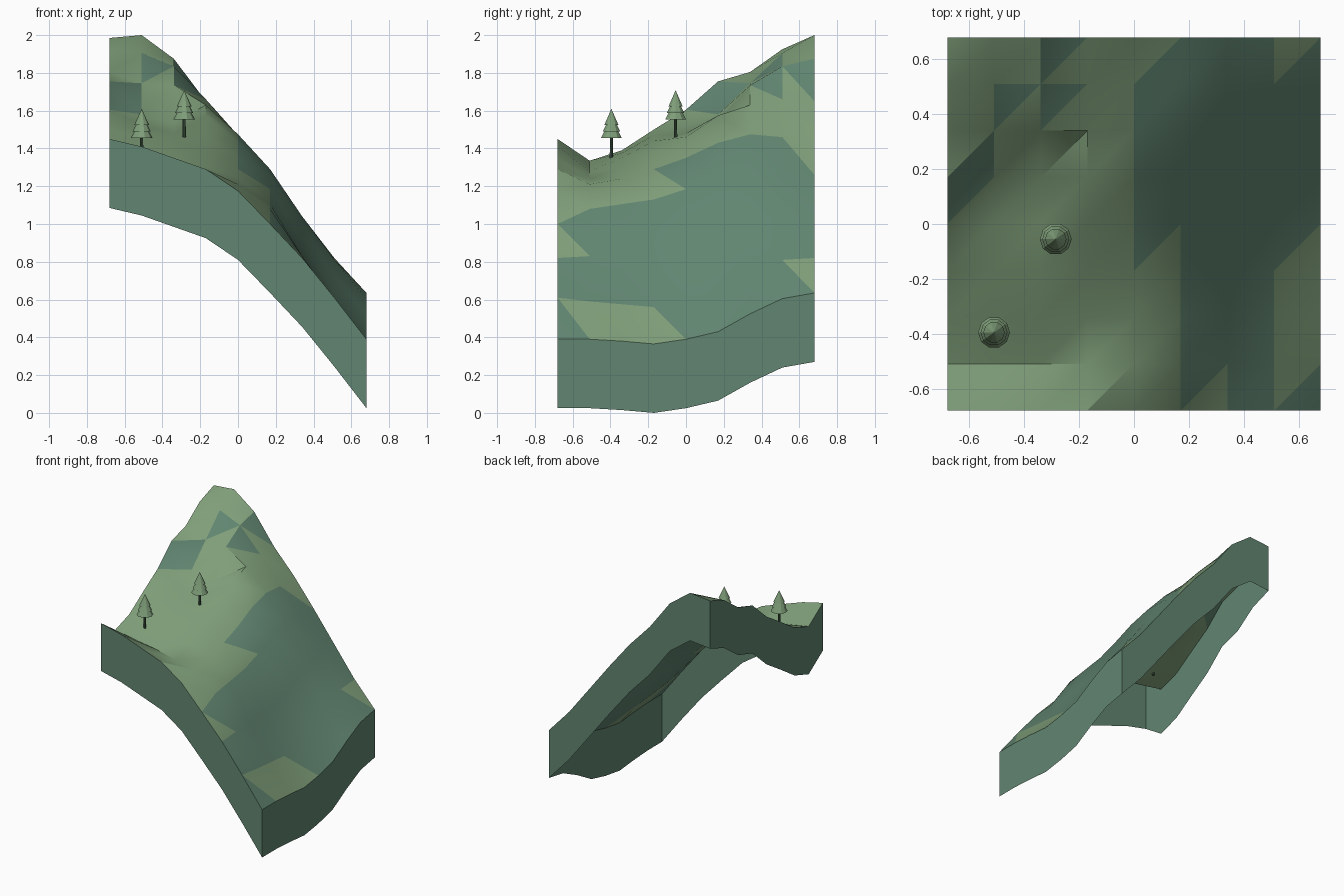
import bpy, bmesh, math

cube = bpy.data.objects.get("Cube")
if cube:
    bpy.data.objects.remove(cube, do_unlink=True)


def material(name, colour):
    mat = bpy.data.materials.new(name)
    mat.use_nodes = True
    rgba = (*colour, 1.0)
    mat.diffuse_color = rgba
    bsdf = next(n for n in mat.node_tree.nodes if n.type == "BSDF_PRINCIPLED")
    bsdf.inputs["Base Color"].default_value = rgba
    return mat


grass = material("light_grass", (0.21, 0.34, 0.19))
slope = material("dark_slope_green", (0.12, 0.235, 0.165))
bark = material("dark_bark_green", (0.055, 0.1, 0.06))


def finish(name, bm, mats, angle):
    mesh = bpy.data.meshes.new(name)
    bm.to_mesh(mesh)
    bm.free()
    obj = bpy.data.objects.new(name, mesh)
    bpy.context.collection.objects.link(obj)
    for mat in mats:
        mesh.materials.append(mat)
    bpy.ops.object.select_all(action="DESELECT")
    obj.select_set(True)
    bpy.context.view_layer.objects.active = obj
    bpy.ops.object.shade_smooth_by_angle(angle=math.radians(angle))
    return obj


HALF, CELLS, SKIRT = 0.68, 8, 0.365
STEP = 2 * HALF / CELLS

# Ground heights in hundredths, one row per step from front to back
heights = [
    (145, 141, 135, 129, 117.5, 100, 82, 61, 39),
    (133.5, 130.5, 128, 124, 121, 108, 83, 59, 39),
    (139, 137.5, 135, 130, 124, 110.5, 83, 57.5, 38),
    (150, 147, 144, 138, 129, 113, 84, 56, 36.5),
    (160.5, 152, 148, 146, 135, 118.5, 87, 59, 39),
    (175.5, 158, 153.5, 157.5, 143, 125, 93, 64, 43),
    (180.5, 174.5, 173.5, 163, 147.5, 129, 100, 73, 52.5),
    (192.5, 190.5, 183.5, 166, 146, 129, 104, 81, 60.5),
    (198.5, 200, 187.5, 165, 147, 126, 104, 82, 63.5),
]

# Steep patches per cell: U = back-left half, L = front-right half, B = both
patches = [
    ".....UBL",
    ".....BB.",
    ".....BB.",
    "....UBBU",
    "U...BBBB",
    "L...BBBB",
    ".UU.BBBB",
    "..U.LBBL",
]

# Ground surface, each cell split along the same diagonal
bm = bmesh.new()
grid = [[bm.verts.new((i * STEP - HALF, j * STEP - HALF, h / 100))
         for i, h in enumerate(row)] for j, row in enumerate(heights)]
for j, row in enumerate(patches):
    for i, code in enumerate(row):
        a, b = grid[j][i], grid[j][i + 1]
        c, d = grid[j + 1][i + 1], grid[j + 1][i]
        bm.faces.new((a, b, c)).material_index = int(code in "LB")
        bm.faces.new((a, c, d)).material_index = int(code in "UB")
finish("hillside_ground", bm, [grass, slope], 30)

# Skirt walls hanging from the border, open underneath
bm = bmesh.new()
borders = [
    grid_row for grid_row in (
        [(i, 0) for i in range(CELLS + 1)],
        [(CELLS, j) for j in range(CELLS + 1)],
        [(i, CELLS) for i in reversed(range(CELLS + 1))],
        [(0, j) for j in reversed(range(CELLS + 1))],
    )
]
for border in borders:
    pairs = []
    for i, j in border:
        x, y, z = i * STEP - HALF, j * STEP - HALF, heights[j][i] / 100
        pairs.append((bm.verts.new((x, y, z - SKIRT)), bm.verts.new((x, y, z))))
    for (low, high), (next_low, next_high) in zip(pairs, pairs[1:]):
        bm.faces.new((low, next_low, next_high, high))
finish("earth_skirt", bm, [slope], 30)


def lathe(name, profile, sides, mat, place):
    """Turn (radius, height) points into a closed round shape."""
    bm = bmesh.new()
    rings = [[bm.verts.new((place[0] + r * math.cos(k * math.tau / sides),
                            place[1] + r * math.sin(k * math.tau / sides),
                            place[2] + z)) for k in range(sides)]
             for r, z in profile]
    for low, high in zip(rings, rings[1:]):
        for k in range(sides):
            n = (k + 1) % sides
            bm.faces.new((low[k], low[n], high[n], high[k]))
    bm.faces.new(rings[0][::-1])
    bm.faces.new(rings[-1])
    bmesh.ops.remove_doubles(bm, verts=bm.verts, dist=0.0001)
    finish(name, bm, [mat], 20)


# Pine trees: thin trunk and three stacked skirts of needles
foliage = [(0.058, 0.088), (0.036, 0.128), (0.049, 0.122), (0.027, 0.164),
           (0.039, 0.158), (0.0, 0.243)]
for label, place in (("front", (-0.51, -0.395, 1.367)),
                     ("back", (-0.285, -0.055, 1.465))):
    lathe(label + "_tree_trunk", [(0.009, -0.03), (0.008, 0.1)], 8, bark, place)
    lathe(label + "_tree_foliage", foliage, 10, grass, place)
